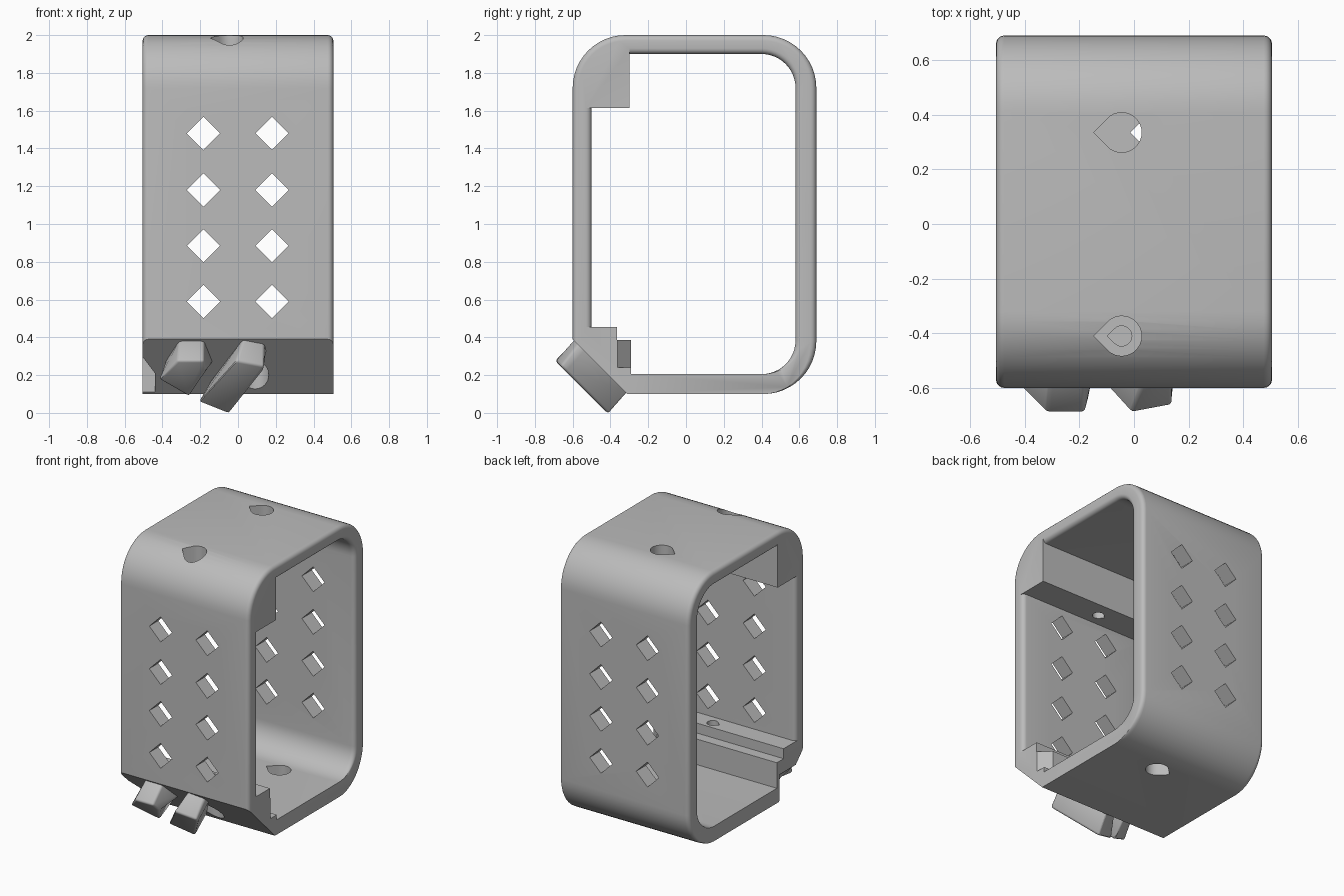
import bpy, bmesh
from math import sin, cos, pi, radians
from mathutils import Vector

old = bpy.data.objects.get("Cube")
if old:
    bpy.data.objects.remove(old)

grey = bpy.data.materials.new("plain grey")
grey.use_nodes = True
COLOUR = (0.5, 0.5, 0.5, 1)
grey.diffuse_color = COLOUR
grey.node_tree.nodes["Principled BSDF"].inputs["Base Color"].default_value = COLOUR


def loft(name, rings):
    """Closed solid through rings that share one point count."""
    bm = bmesh.new()
    loops = [[bm.verts.new(p) for p in ring] for ring in rings]
    n = len(loops[0])
    for a, b in zip(loops, loops[1:]):
        for i in range(n):
            j = (i + 1) % n
            bm.faces.new((a[i], a[j], b[j], b[i]))
    bm.faces.new(loops[0][::-1])
    bm.faces.new(loops[-1])
    bmesh.ops.recalc_face_normals(bm, faces=bm.faces[:])
    mesh = bpy.data.meshes.new(name)
    bm.to_mesh(mesh)
    bm.free()
    mesh.materials.append(grey)
    ob = bpy.data.objects.new(name, mesh)
    bpy.context.collection.objects.link(ob)
    return ob


def bake(ob):
    """Apply all modifiers of an object."""
    graph = bpy.context.evaluated_depsgraph_get()
    ob.data = bpy.data.meshes.new_from_object(ob.evaluated_get(graph))
    ob.modifiers.clear()


def cut(ob, cutter):
    cutter.hide_render = True
    mod = ob.modifiers.new("cut", 'BOOLEAN')
    mod.operation, mod.solver, mod.object = 'DIFFERENCE', 'EXACT', cutter
    bpy.context.view_layer.update()
    bake(ob)
    bpy.data.objects.remove(cutter)


def smooth(ob):
    bpy.ops.object.select_all(action='DESELECT')
    ob.select_set(True)
    bpy.context.view_layer.objects.active = ob
    bpy.ops.object.shade_smooth_by_angle(angle=radians(30))


def arc(yc, zc, ry, rz, start, steps=12):
    return [(yc + ry * cos(t), zc + rz * sin(t))
            for t in (start + pi / 2 * i / steps for i in range(steps + 1))]


# Outer outline, shrunk by d everywhere except along the floor
def outer(d):
    r, s = 0.28, 0.28 - d
    return (arc(0.41, 0.38, s, r, -pi / 2) + arc(0.41, 1.72, s, s, 0)
            + arc(-0.32, 1.72, s, s, pi / 2)
            + [(-0.6 + d, 0.39 - d), (-0.31, 0.1)])


# Opening outline with the stepped blocks in the front corners, grown by d
def inner(d):
    r, s = 0.18, 0.18 + d
    return (arc(0.4, 0.385, s, r, -pi / 2) + arc(0.4, 1.72, s, s, 0)
            + [(-0.3, 1.9 + d), (-0.3, 1.615), (-0.5 - d, 1.615),
               (-0.5 - d, 0.455), (-0.365, 0.455), (-0.365, 0.385),
               (-0.29, 0.385), (-0.29, 0.205)])


# Rounded rims: sections along x follow a quarter circle
RIM, HALF = 0.03, 0.505
steps = [i * pi / 10 for i in range(6)]
rim = [(HALF - RIM + RIM * sin(t), RIM - RIM * cos(t)) for t in steps]
sections = [(-x, d) for x, d in reversed(rim)] + rim
body = loft("bracket_body", [[(x, y, z) for y, z in outer(d)] for x, d in sections])
ends = [(-0.6, RIM)] + sections + [(0.6, RIM)]
cut(body, loft("opening", [[(x, y, z) for y, z in inner(d)] for x, d in ends]))


# Diamond holes through front and back walls
for x in (-0.183, 0.18):
    for z in (0.59, 0.885, 1.18, 1.48):
        h = 0.088
        pts = [(x + h, z), (x, z + h), (x - h, z), (x, z - h)]
        cut(body, loft("diamond", [[(a, y, b) for a, b in pts] for y in (-1, 1)]))


# Teardrop screw holes with the point towards -x
def teardrop(x, y, r, z0, z1):
    pts = [(x - 1.41 * r, y)]
    for i in range(25):
        t = radians(-135 + 270 * i / 24)
        pts.append((x + r * cos(t), y + r * sin(t)))
    cut(body, loft("teardrop", [[(a, b, z) for a, b in pts] for z in (z0, z1)]))


teardrop(-0.045, 0.335, 0.073, 1.8, 2.1)
teardrop(-0.045, -0.41, 0.073, 1.76, 2.1)
teardrop(-0.045, -0.41, 0.037, 1.5, 1.9)
teardrop(0.09, 0.335, 0.073, 0, 0.3)
teardrop(0.09, -0.41, 0.073, 0, 0.28)
teardrop(0.09, -0.425, 0.037, 0.2, 0.6)

# Slanted notch at the +x end of the lower step
tri = [(0.51, -0.367), (0.42, -0.28), (0.6, -0.28), (0.6, -0.367)]
cut(body, loft("step_notch", [[(x, y, z) for x, y in tri] for z in (0.24, 0.42)]))

# Notch at the -x end of the sloped lower face
pts = [(-0.6, 0), (-0.44, 0), (-0.44, 0.21), (-0.5, 0.29), (-0.6, 0.29)]
cut(body, loft("slope_notch", [[(x, y, z) for x, z in pts] for y in (-0.8, -0.32)]))
smooth(body)

# Angled lugs standing on the sloped lower face
ORIGIN = Vector((0, -0.455, 0.245))
UP = Vector((0, -1, 1)).normalized()
OUT = Vector((0, -1, -1)).normalized()


def lug(name, base, top):
    rings = [[ORIGIN + Vector((u, 0, 0)) + UP * v + OUT * n for u, v in ring]
             for ring, n in ((base, -0.02), (top, 0.146))]
    ob = loft(name, rings)
    bev = ob.modifiers.new("soft edges", 'BEVEL')
    bev.width, bev.segments = 0.014, 3
    bpy.context.view_layer.update()
    bake(ob)
    smooth(ob)


lug("right_lug",
    [(-0.38, 0.03), (-0.24, -0.1), (-0.13, 0.02), (-0.18, 0.19), (-0.31, 0.19)],
    [(-0.42, 0.05), (-0.26, -0.08), (-0.17, 0.12), (-0.18, 0.19), (-0.32, 0.19)])
lug("left_lug",
    [(-0.14, -0.12), (-0.03, -0.2), (0.15, 0.12), (0.14, 0.17), (0.03, 0.2)],
    [(-0.21, -0.12), (-0.05, -0.21), (0.13, 0.11), (0.14, 0.15), (-0.01, 0.19)])
